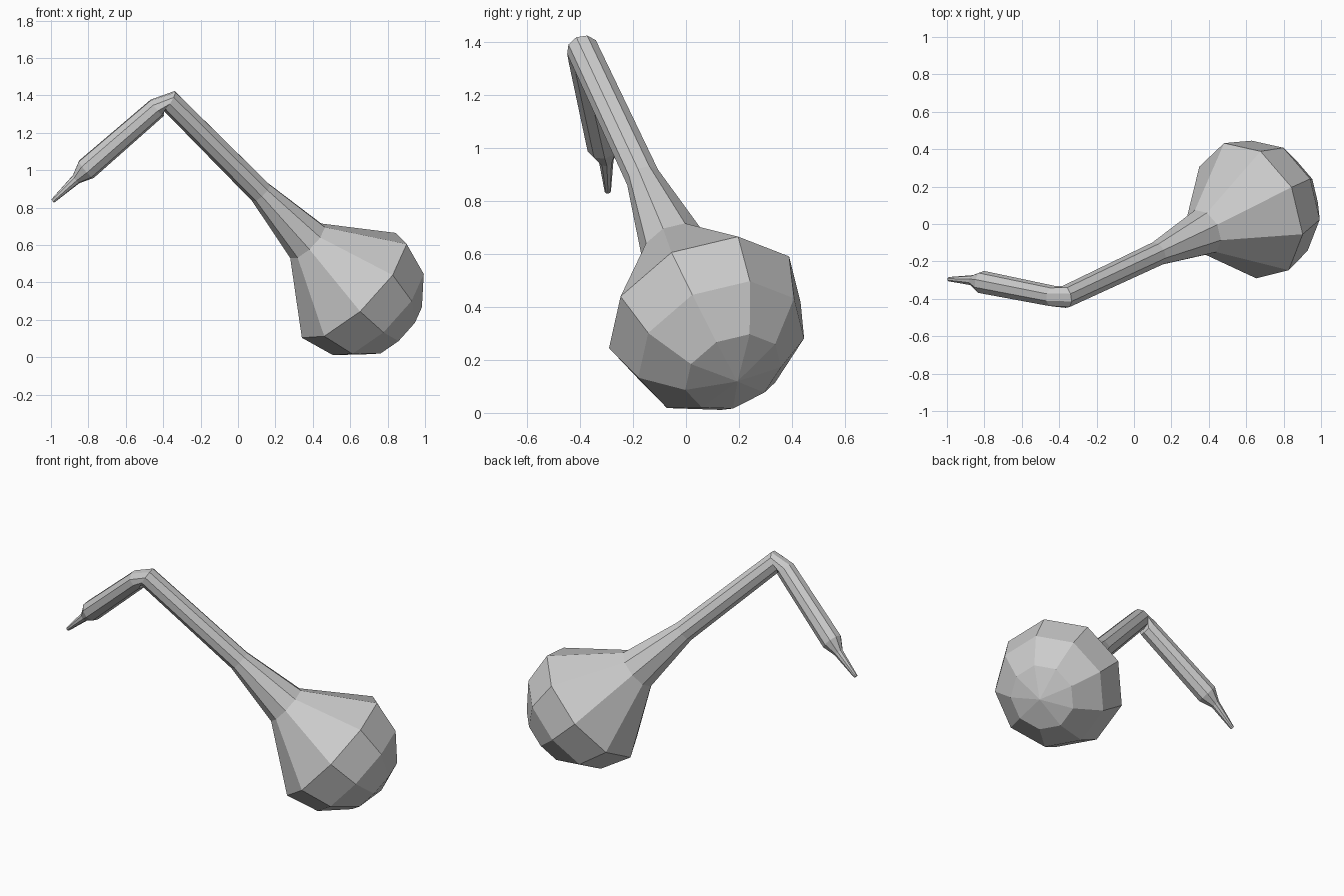
import bpy, bmesh, math
from mathutils import Vector

cube = bpy.data.objects.get("Cube")
if cube:
    bpy.data.objects.remove(cube)

SIDES = 9
grey = bpy.data.materials.new("plain grey")
grey.use_nodes = True
grey.diffuse_color = (0.6, 0.6, 0.6, 1)
grey.node_tree.nodes["Principled BSDF"].inputs["Base Color"].default_value = (0.6, 0.6, 0.6, 1)


def tube(name, stations, spoke, cap_start=False, cap_end=False):
    """Skin rings of (centre, normal, radius); returns the carried spoke direction."""
    bm = bmesh.new()
    rings, last = [], None
    for centre, normal, radius in stations:
        n = Vector(normal).normalized()
        if last:
            spoke = last.rotation_difference(n) @ spoke
        spoke = (spoke - n * spoke.dot(n)).normalized()
        side = n.cross(spoke)
        angles = [math.tau * i / SIDES for i in range(SIDES)]
        rings.append([bm.verts.new(Vector(centre) + radius * (spoke * math.cos(a) + side * math.sin(a)))
                      for a in angles])
        last = n
    for a, b in zip(rings, rings[1:]):
        for i in range(SIDES):
            j = (i + 1) % SIDES
            bm.faces.new((a[i], a[j], b[j], b[i]))
    if cap_start:
        bm.faces.new(rings[0][::-1])
    if cap_end:
        bm.faces.new(rings[-1])
    bmesh.ops.remove_doubles(bm, verts=bm.verts, dist=0.0005)
    bmesh.ops.recalc_face_normals(bm, faces=bm.faces)
    mesh = bpy.data.meshes.new(name)
    bm.to_mesh(mesh)
    bm.free()
    mesh.materials.append(grey)
    bpy.context.collection.objects.link(bpy.data.objects.new(name, mesh))
    return spoke


axis = Vector((-0.67, -0.318, 0.67)).normalized()
core = Vector((0.615, 0.071, 0.378))
R = 0.387
neck = ((0.37, -0.045, 0.62), axis, 0.128)
elbow = ((-0.367, -0.39, 1.372), (-0.85, -0.2, 0.53), 0.061)
arm = (-0.75, 0.146, -0.64)

# Bulb: half sphere that tapers up to the neck
dome = [(core - axis * R * math.cos(t), axis, max(R * math.sin(t), 0.00001))
        for t in (math.pi / 6 * k for k in range(4))]
spoke = tube("bulb", dome + [neck], Vector((0.235, 0.129, 0.28)))

# Long shaft up to the elbow
spoke = tube("shaft", [neck, ((0.122, -0.16, 0.882), axis, 0.066), elbow], spoke)

# Bent arm with a thin pointed end
tube("bent_arm", [elbow,
                  ((-0.433, -0.387, 1.334), arm, 0.057),
                  ((-0.812, -0.312, 1.005), arm, 0.062),
                  ((-0.866, -0.301, 0.952), arm, 0.028),
                  ((-0.99, -0.295, 0.836), arm, 0.012)], spoke, cap_end=True)
